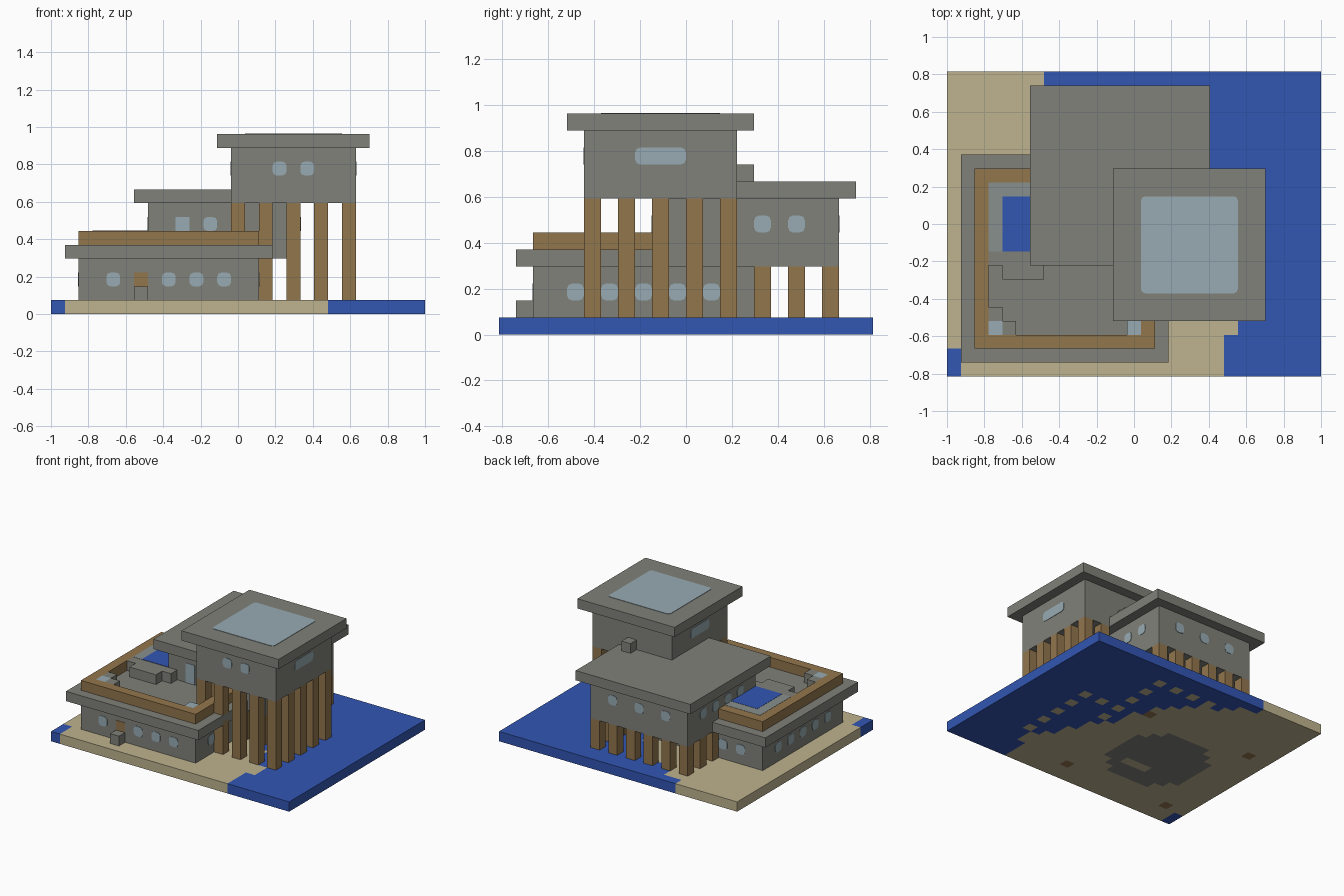
import bpy, bmesh
from mathutils import Matrix, Vector

cube = bpy.data.objects.get("Cube")
if cube:
    bpy.data.objects.remove(cube, do_unlink=True)

UNIT = 2 / 27          # one building block
NX, NY = 27, 22        # blocks along x and y
THIN = 0.08            # thickness of flat details, in blocks


def material(name, rgb):
    m = bpy.data.materials.new(name)
    m.use_nodes = True
    color = (*rgb, 1)
    m.diffuse_color = color
    node = next(n for n in m.node_tree.nodes if n.type == 'BSDF_PRINCIPLED')
    node.inputs["Base Color"].default_value = color
    node.inputs["Roughness"].default_value = 0.9
    return m


stone = material("grey_stone", (0.22, 0.22, 0.195))
wood = material("brown_wood", (0.29, 0.18, 0.073))
sand = material("pale_sand", (0.52, 0.45, 0.275))
water = material("blue_water", (0.032, 0.092, 0.45))
glass = material("pale_glass", (0.31, 0.41, 0.45))
wet = material("wet_stone", (0.25, 0.28, 0.27))


def build(name, mat, boxes, round_axis=None):
    """Join boxes (x0, x1, y0, y1, z0, z1 in blocks) into one object."""
    bm = bmesh.new()
    for x0, x1, y0, y1, z0, z1 in boxes:
        size = Vector((x1 - x0, y1 - y0, z1 - z0))
        mid = Vector((x0 + x1, y0 + y1, z0 + z1)) / 2
        made = bmesh.ops.create_cube(
            bm, size=1, matrix=Matrix.LocRotScale(mid, None, size))
        if round_axis is not None:
            edges = {e for v in made["verts"] for e in v.link_edges
                     if abs((e.verts[0].co - e.verts[1].co).normalized()[round_axis]) > 0.9}
            bmesh.ops.bevel(bm, geom=list(edges), offset=0.3, segments=2,
                            profile=0.5, affect='EDGES')
    for v in bm.verts:
        v.co = ((v.co.x - NX / 2) * UNIT, (v.co.y - NY / 2) * UNIT, v.co.z * UNIT)
    mesh = bpy.data.meshes.new(name)
    bm.to_mesh(mesh)
    bm.free()
    mesh.materials.append(mat)
    bpy.context.collection.objects.link(bpy.data.objects.new(name, mesh))


def windows(name, axis, plane, starts, z, width=1):
    """Thin rounded panes on a wall facing along axis (0 = x, 1 = y)."""
    a, b = plane - THIN / 2, plane + THIN / 2
    if axis == 0:
        boxes = [(a, b, s, s + width, z, z + 1) for s in starts]
    else:
        boxes = [(s, s + width, a, b, z, z + 1) for s in starts]
    build(name, glass, boxes, axis)


def perimeter(x0, x1, y0, y1):
    """Every second block around a rectangle."""
    return {(i, j) for i in range(x0, x1, 2) for j in range(y0, y1, 2)
            if i in (x0, x1 - 1) or j in (y0, y1 - 1)}


tower_posts = perimeter(13, 22, 5, 14)
house_posts = perimeter(7, 18, 9, 20)

# Ground slab: shoreline by row, with sand footings and a stone floor
shore = [20, 20, 20, 21, 21, 20, 19, 19, 18, 17, 17,
         16, 16, 16, 15, 15, 14, 13, 12, 10, 9, 7]


def ground(i, j):
    if i < 1 and j < 2:
        return "water"
    if (i, j) in {(2, 2), (2, 14), (14, 2), (14, 14)}:
        return "wood"
    inside = 4 <= i < 13 and 4 <= j < 13
    corner = i in (4, 12) and j in (4, 5, 11, 12) or j in (4, 12) and i in (5, 11)
    hole = 8 <= i < 11 and j == 6
    if inside and not corner and not hole:
        return "stone"
    if (i, j) in tower_posts | house_posts or i < shore[j]:
        return "sand"
    return "water"


runs = {"water": [], "sand": [], "stone": [], "wood": []}
for j in range(NY):
    start = 0
    for i in range(1, NX + 1):
        if i == NX or ground(i, j) != ground(start, j):
            runs[ground(start, j)].append((start, i, j, j + 1, 0, 1))
            start = i
build("sea", water, runs["water"])
build("beach", sand, runs["sand"])
build("floor_slab", stone, runs["stone"])
build("corner_footings", wood, runs["wood"])

# Ground floor with its roof terrace
build("ground_floor_walls", stone, [(2, 15, 2, 15, 1, 4)])
build("terrace_slab", stone, [(1, 16, 1, 16, 4, 5)])
build("terrace_parapet", wood, [(2, 15, 2, 3, 5, 6), (2, 15, 14, 15, 5, 6),
                                (2, 3, 3, 14, 5, 6), (14, 15, 3, 14, 5, 6)])
build("entrance_step", stone, [(6, 7, 1, 2, 1, 2)])
build("entrance_door", wood, [(6, 7, 2 - THIN / 2, 2, 1, 3)])
windows("ground_front_windows", 1, 2, (4, 8, 10, 12), 2)
windows("ground_back_windows", 1, 15, (4, 6, 8, 10, 12), 2)
for side, plane in (("right", 2), ("left", 15)):
    windows(f"ground_{side}_windows", 0, plane, range(4, 13, 2), 2)

# Raised pool deck and terrace corner pieces
build("pool_deck", stone, [(3, 8, 8, 14, 5, 6), (4, 7, 7, 8, 5, 6)])
build("pool_rim", wet, [(3, 7, 9, 14, 6, 6 + THIN / 4)])
build("pool_water", water, [(4, 7, 9, 13, 6, 6 + THIN / 2)])
build("corner_benches", stone, [(3, 4, 4, 5, 5, 6), (4, 5, 3, 4, 5, 6)])
build("corner_lamps", glass, [(3, 4, 3, 4, 5, 6), (13, 14, 3, 4, 5, 6)])

# Raised rear house on posts
build("rear_house_posts", wood, [(i, i + 1, j, j + 1, 1, 4) for i, j in sorted(house_posts)])
build("rear_house_walls", stone, [(7, 18, 9, 20, 4, 8)])
build("rear_house_roof", stone, [(6, 19, 8, 21, 8, 9)])
build("chimney", stone, [(17, 18, 14, 15, 9, 10)])
build("terrace_door", glass, [(9, 10, 9 - THIN / 2, 9, 5, 7)])
windows("rear_house_front_window", 1, 9, (11,), 6)
windows("rear_house_back_windows", 1, 20, (9, 12, 15), 6)
windows("rear_house_left_windows", 0, 18, (15, 17), 6)
windows("rear_house_right_windows", 0, 7, (11, 13, 15, 17), 6)

# Tower on tall posts
build("tower_posts", wood, [(i, i + 1, j, j + 1, 1, 8) for i, j in sorted(tower_posts)
                            if not (i < 18 and j >= 9)])
build("tower_walls", stone, [(13, 22, 5, 14, 8, 12)])
build("tower_roof", stone, [(12, 23, 4, 15, 12, 13)])
build("tower_skylight", glass, [(14, 21, 6, 13, 13, 13 + THIN / 2)], 2)
windows("tower_front_windows", 1, 5, (16, 18), 10)
for side, plane in (("right", 13), ("left", 22)):
    windows(f"tower_{side}_window", 0, plane, (8,), 10, width=3)
